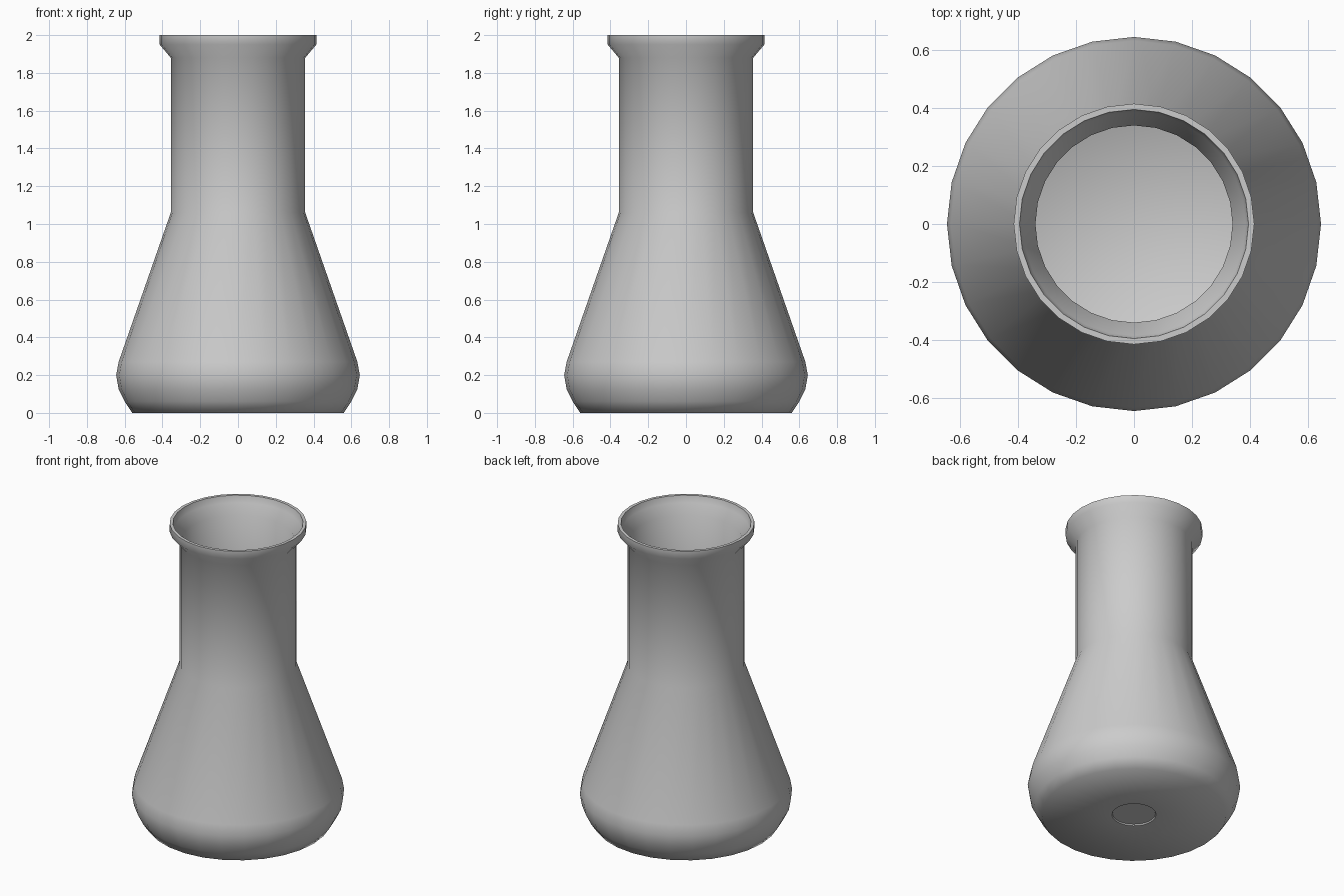
import bpy, bmesh, math

if "Cube" in bpy.data.objects:
    bpy.data.objects.remove(bpy.data.objects["Cube"])

SIDES = 28


def lathe(name, profile):
    """Revolve (radius, z) points around z and cap both ends."""
    bm = bmesh.new()
    rings = []
    for r, z in profile:
        rings.append([bm.verts.new((r * math.cos(2 * math.pi * i / SIDES),
                                    r * math.sin(2 * math.pi * i / SIDES), z))
                      for i in range(SIDES)])
    for a, b in zip(rings, rings[1:]):
        for i in range(SIDES):
            j = (i + 1) % SIDES
            bm.faces.new((a[i], a[j], b[j], b[i]))
    bm.faces.new(list(reversed(rings[0])))
    bm.faces.new(rings[-1])
    bmesh.ops.recalc_face_normals(bm, faces=bm.faces[:])
    mesh = bpy.data.meshes.new(name)
    bm.to_mesh(mesh)
    bm.free()
    obj = bpy.data.objects.new(name, mesh)
    bpy.context.collection.objects.link(obj)
    bpy.context.view_layer.objects.active = obj
    obj.select_set(True)
    bpy.ops.object.shade_smooth_by_angle(angle=math.radians(60))
    return obj


# Outer wall: base mark, belly, cone, neck and flared lip
outer = [(0.13, 0.008), (0.134, 0), (0.56, 0), (0.60, 0.06), (0.632, 0.125),
         (0.645, 0.20), (0.632, 0.27), (0.356, 1.06), (0.356, 1.88),
         (0.415, 1.95), (0.415, 2.0)]
# Inner wall: lip funnel, neck, cone and flat floor
inner = [(0.395, 2.0), (0.385, 1.955), (0.34, 1.89), (0.34, 1.06),
         (0.615, 0.27), (0.628, 0.20), (0.615, 0.13), (0.585, 0.07),
         (0.55, 0.02)]

lathe("flask", outer + inner)
